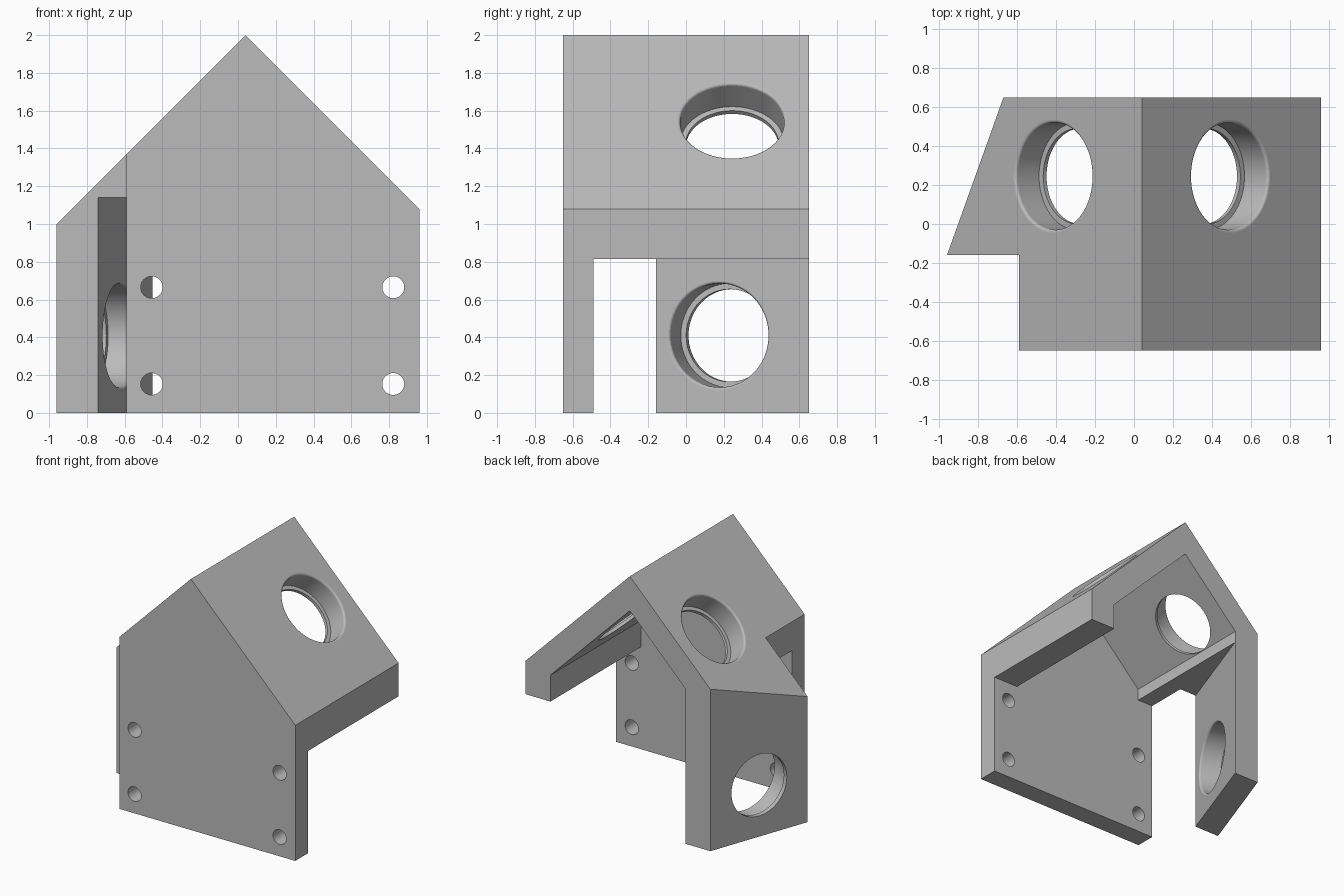
import bpy, bmesh, math
from mathutils import Vector

cube = bpy.data.objects.get("Cube")
if cube:
    bpy.data.objects.remove(cube)

grey = bpy.data.materials.new("plain_grey")
grey.use_nodes = True
GREY = (0.5, 0.5, 0.5, 1)
grey.diffuse_color = GREY
grey.node_tree.nodes["Principled BSDF"].inputs["Base Color"].default_value = GREY


def new_object(name, bm):
    bmesh.ops.recalc_face_normals(bm, faces=bm.faces)
    mesh = bpy.data.meshes.new(name)
    bm.to_mesh(mesh)
    bm.free()
    mesh.materials.append(grey)
    obj = bpy.data.objects.new(name, mesh)
    bpy.context.collection.objects.link(obj)
    return obj


def prism(name, points, axis, start, end):
    """Extrude a flat outline along y or z."""
    bm = bmesh.new()
    place = (lambda a, b: (a, start, b)) if axis == "y" else (lambda a, b: (a, b, start))
    face = bm.faces.new([bm.verts.new(place(a, b)) for a, b in points])
    moved = bmesh.ops.extrude_face_region(bm, geom=[face])["geom"]
    shift = Vector((0, end - start, 0)) if axis == "y" else Vector((0, 0, end - start))
    bmesh.ops.translate(bm, vec=shift, verts=[v for v in moved if isinstance(v, bmesh.types.BMVert)])
    return new_object(name, bm)


def lathe(name, profile, origin, direction, sides):
    """Revolve (radius, depth) pairs about an axis running into the surface."""
    bm = bmesh.new()
    rings = []
    for r, d in profile:
        rings.append([bm.verts.new((r * math.cos(2 * math.pi * i / sides),
                                    r * math.sin(2 * math.pi * i / sides), d))
                      for i in range(sides)])
    for low, high in zip(rings, rings[1:]):
        for i in range(sides):
            j = (i + 1) % sides
            bm.faces.new((low[i], low[j], high[j], high[i]))
    bm.faces.new(rings[0])
    bm.faces.new(rings[-1])
    turn = Vector(direction).to_track_quat("Z", "Y").to_matrix().to_4x4()
    bm.transform(turn)
    bmesh.ops.translate(bm, vec=origin, verts=bm.verts)
    return new_object(name, bm)


def combine(target, tool, operation):
    mod = target.modifiers.new("cut", "BOOLEAN")
    mod.operation, mod.solver, mod.object = operation, "EXACT", tool
    bpy.context.view_layer.objects.active = target
    bpy.ops.object.modifier_apply(modifier=mod.name)
    bpy.data.objects.remove(tool)


# Gabled block trimmed to its plan outline
body = prism("gabled_bracket", [(-1.06, -0), (0.96, 0), (0.96, 1.08), (0.04, 2.0), (-1.06, 0.9)],
             "y", -0.8, 0.8)
plan = [(-0.59, -0.65), (0.96, -0.65), (0.96, 0.65), (-0.67, 0.65), (-0.96, -0.16), (-0.59, -0.16)]
combine(body, prism("plan_outline", plan, "z", -0.1, 2.1), "INTERSECT")

# Space under the roof, open at the back and on one side
cavity = [(-0.452, -0.1), (1.1, -0.1), (1.1, 0.815), (0.74, 0.815),
          (0.74, 1.025), (0.04, 1.725), (-0.452, 1.233)]
combine(body, prism("roof_cavity", cavity, "y", -0.49, 0.8), "DIFFERENCE")

# Gap between front plate and slanted side wall
gap = [(-0.3, -0.49), (-1.1, -0.49), (-1.1, -0.16), (-0.74, -0.16), (-0.432, 0.7), (-0.3, 0.7)]
combine(body, prism("side_gap", gap, "z", -0.1, 1.14), "DIFFERENCE")

# Stepped round seats with a rounded rim and a thin inner lip
RIM, BORE, LIP = 0.29, 0.275, 0.245
seat = [(RIM, -0.1)]
for k in range(5):
    a = k * math.pi / 8
    seat.append((RIM - (RIM - BORE) * math.sin(a), (RIM - BORE) * (1 - math.cos(a))))
seat = [(RIM, -0.1), (RIM, 0)] + [
    (RIM - (RIM - BORE) * math.sin(k * math.pi / 8), (RIM - BORE) * (1 - math.cos(k * math.pi / 8)))
    for k in range(1, 5)]
seat += [(BORE, 0.17), (LIP, 0.17), (LIP, 0.3)]

wall_tilt = math.atan2(0.29, 0.81)
seats = [((0.04 + s * 0.453, 0.245, 1.547), (-s, 0, -1)) for s in (1, -1)]
seats.append(((-0.62, 0.174, 0.41), (-math.cos(wall_tilt), math.sin(wall_tilt), 0)))
for origin, direction in seats:
    combine(body, lathe("round_seat", seat, origin, direction, 64), "DIFFERENCE")

# Four mounting holes through the front plate
for x in (-0.457, 0.822):
    for z in (0.153, 0.665):
        hole = lathe("mounting_hole", [(0.058, 0), (0.058, 0.3)], (x, -0.75, z), (0, 1, 0), 48)
        combine(body, hole, "DIFFERENCE")

# Keep one material slot and crisp edges
body.data.materials.clear()
body.data.materials.append(grey)
for face in body.data.polygons:
    face.material_index = 0
bpy.ops.object.select_all(action="DESELECT")
body.select_set(True)
bpy.context.view_layer.objects.active = body
bpy.ops.object.shade_smooth_by_angle(angle=math.radians(10))
